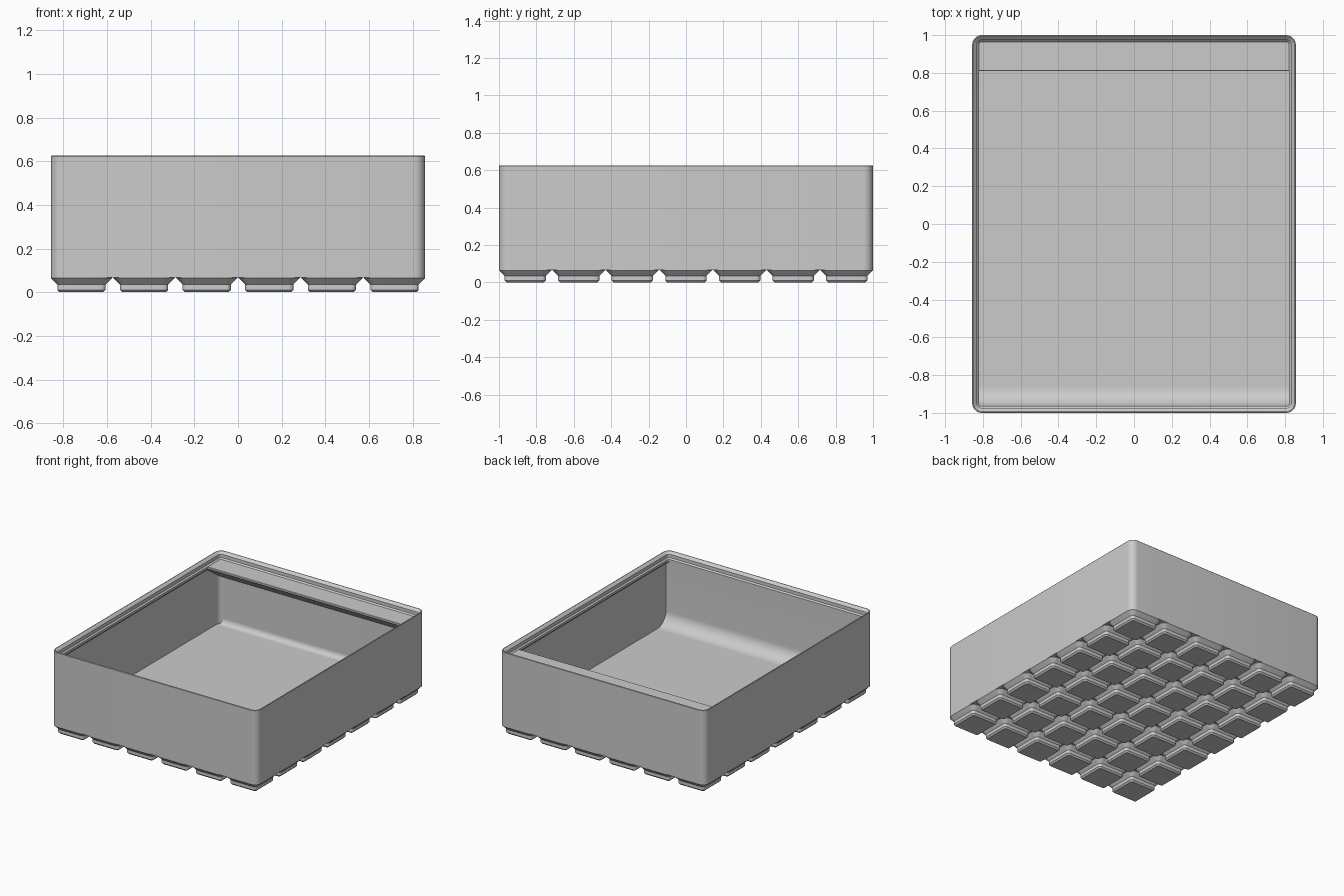
import bpy
import bmesh
from math import sin, cos, tan, pi, radians

cube = bpy.data.objects.get("Cube")
if cube:
    bpy.data.objects.remove(cube, do_unlink=True)

U = 2 / 146.5            # one millimetre in model units
PITCH = 21               # foot spacing in mm
COLS, ROWS = 6, 7
HALF_X, HALF_Y = COLS * PITCH / 2 - 0.25, ROWS * PITCH / 2 - 0.25
CORNER = 3.75
WALL, LIP = 0.95, 2.6    # wall thickness and lip depth
FLOOR, SHELF = 6, 42     # inner floor and shelf heights

grey = bpy.data.materials.new("light grey plastic")
grey.use_nodes = True
colour = (0.6, 0.6, 0.6, 1)
grey.diffuse_color = colour
grey.node_tree.nodes["Principled BSDF"].inputs["Base Color"].default_value = colour


def finish(name, bm):
    bmesh.ops.recalc_face_normals(bm, faces=bm.faces[:])
    mesh = bpy.data.meshes.new(name)
    bm.to_mesh(mesh)
    bm.free()
    mesh.materials.append(grey)
    obj = bpy.data.objects.new(name, mesh)
    bpy.context.collection.objects.link(obj)
    bpy.ops.object.select_all(action="DESELECT")
    obj.select_set(True)
    bpy.context.view_layer.objects.active = obj
    bpy.ops.object.shade_smooth_by_angle(angle=radians(30))
    return obj


def rounded_ring(bm, cx, cy, hx, hy, r, z, steps):
    """Ring of vertices around a rounded rectangle."""
    ring = []
    for k, (sx, sy) in enumerate([(1, 1), (-1, 1), (-1, -1), (1, -1)]):
        for i in range(steps + 1):
            a = (k + i / steps) * pi / 2
            x = cx + sx * (hx - r) + r * cos(a)
            y = cy + sy * (hy - r) + r * sin(a)
            ring.append(bm.verts.new((x * U, y * U, z * U)))
    return ring


def loft(bm, cx, cy, hx, hy, profile, steps):
    """Stack rings given as (inset, height) and cap both ends."""
    rings = [rounded_ring(bm, cx, cy, hx - d, hy - d, CORNER - d, z, steps)
             for d, z in profile]
    for a, b in zip(rings, rings[1:]):
        for i in range(len(a)):
            j = (i + 1) % len(a)
            bm.faces.new((a[i], a[j], b[j], b[i]))
    bm.faces.new(rings[0])
    bm.faces.new(rings[-1])


def prism(name, outline, half_width):
    """Extrude a (y, z) outline across the width of the bin."""
    bm = bmesh.new()
    ends = [[bm.verts.new((s * half_width * U, y * U, z * U)) for y, z in outline]
            for s in (-1, 1)]
    n = len(outline)
    for i in range(n):
        j = (i + 1) % n
        bm.faces.new((ends[0][i], ends[0][j], ends[1][j], ends[1][i]))
    for end in ends:
        bm.faces.new(end)
    return finish(name, bm)


def cove(wall_y, direction, r, steps=12):
    """Concave quarter arc from the wall down to the floor."""
    return [(wall_y + direction * r * (1 - cos(t)), FLOOR + r * (1 - sin(t)))
            for t in (i / steps * pi / 2 for i in range(steps + 1))]


# Bin body: outer wall, stacking lip, inner wall and floor
bm = bmesh.new()
loft(bm, 0, 0, HALF_X, HALF_Y, [
    (0, 4.95), (0, 45.6), (0.2, 45.85), (0.5, 45.85), (0.75, 45.65),
    (1.9, 44.5), (1.9, 42.7), (LIP, SHELF), (LIP, 40.8),
    (WALL, 39.15), (WALL, FLOOR)], 8)
finish("bin_body", bm)

# Stepped feet on the underside
bm = bmesh.new()
for i in range(COLS):
    for j in range(ROWS):
        loft(bm, (i - (COLS - 1) / 2) * PITCH, (j - (ROWS - 1) / 2) * PITCH,
             PITCH / 2 - 0.25, PITCH / 2 - 0.25,
             [(2.95, 0), (2.15, 0.8), (2.15, 2.6), (0, 4.75), (0, 5.1)], 6)
finish("feet", bm)

# Thick front wall with a curved scoop at the floor
side = HALF_X - WALL + 0.03
hidden = HALF_Y - 1.45
front = -(HALF_Y - LIP)
prism("front_scoop",
      [(-hidden, FLOOR - 0.3), (-hidden, SHELF - 0.1), (front, SHELF - 0.1)]
      + cove(front, 1, 7.3) + [(front + 7.3, FLOOR - 0.3)], side)

# Small rounded fillet where the back wall meets the floor
back = HALF_Y - WALL
prism("back_fillet",
      [(back + 0.05, FLOOR - 0.3), (back + 0.05, FLOOR + 2.8)]
      + cove(back, -1, 2.8, 8) + [(back - 2.8, FLOOR - 0.3)], side - 1.5)

# Label shelf along the back, with a sloping underside
edge = HALF_Y - 13.9
drop = (hidden - edge) * tan(radians(36))
prism("label_shelf",
      [(hidden, SHELF), (edge + 0.2, SHELF), (edge, SHELF - 0.2),
       (edge, SHELF - 1.1), (hidden, SHELF - 1.1 - drop)], side)
